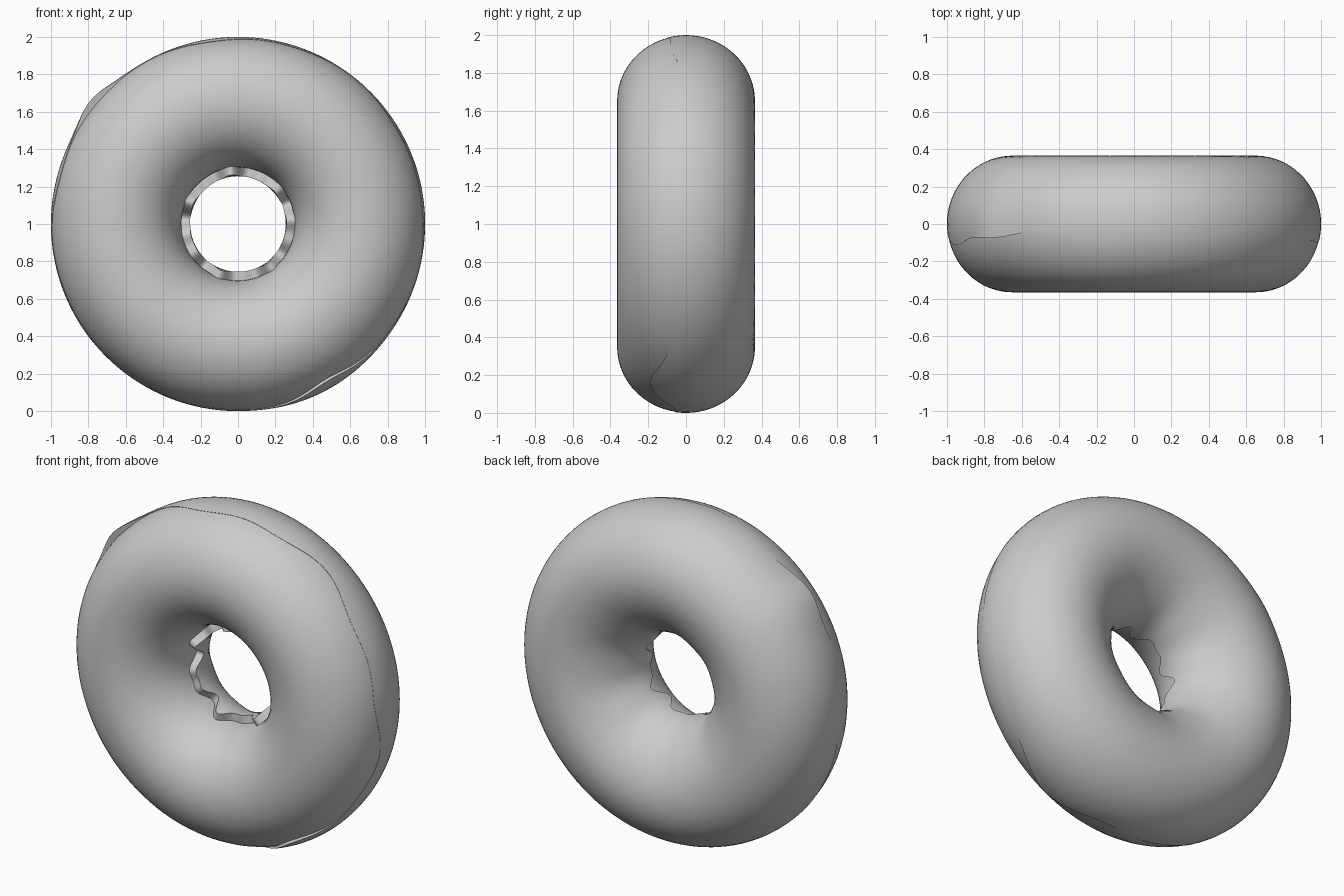
import bpy, bmesh
from math import sin, cos, pi, tau, exp, radians

cube = bpy.data.objects.get("Cube")
if cube:
    bpy.data.objects.remove(cube, do_unlink=True)

STEPS = 160        # divisions around the ring
CENTRE = 0.65      # radius of the ring's core line

grey = bpy.data.materials.new("plain grey")
grey.use_nodes = True
grey.diffuse_color = (0.6, 0.6, 0.6, 1)
grey.node_tree.nodes["Principled BSDF"].inputs["Base Color"].default_value = (0.6, 0.6, 0.6, 1)


def build_ring(name, section):
    """Sweep a closed (radius, y) section, which may vary with angle, round the hole."""
    bm = bmesh.new()
    loops = []
    for i in range(STEPS):
        a = tau * i / STEPS
        loops.append([bm.verts.new((r * cos(a), y, 1 + r * sin(a))) for r, y in section(a)])
    n = len(loops[0])
    for i in range(STEPS):
        here, there = loops[i], loops[(i + 1) % STEPS]
        for j in range(n):
            k = (j + 1) % n
            bm.faces.new((here[j], here[k], there[k], there[j]))
    bmesh.ops.recalc_face_normals(bm, faces=bm.faces)
    mesh = bpy.data.meshes.new(name)
    bm.to_mesh(mesh)
    bm.free()
    mesh.materials.append(grey)
    obj = bpy.data.objects.new(name, mesh)
    bpy.context.collection.objects.link(obj)
    bpy.ops.object.select_all(action='DESELECT')
    obj.select_set(True)
    bpy.context.view_layer.objects.active = obj
    bpy.ops.object.shade_smooth_by_angle(angle=radians(40))


def hump(a, at, width):
    d = (a - radians(at) + pi) % tau - pi
    return exp(-(d / width) ** 2)


# Dough: slightly thinner at the back, where the icing covers it
def dough_section(a):
    pts = []
    for j in range(56):
        p = tau * j / 56
        pts.append((CENTRE + 0.348 * cos(p), sin(p) * (0.345 if sin(p) > 0 else 0.365)))
    return pts


# Icing: thin shell over the back half, with wavy edges outside and in the hole
def icing_section(a):
    lift = 0.035 * hump(a, 140, 0.15) + 0.015 * hump(a, -62, 0.25)
    start = -0.2 - 0.08 * sin(5 * a) - 0.04 * sin(11 * a + 1) - 0.22 * hump(a, -60, 0.25)
    end = pi + 0.05 + 0.1 * sin(7 * a + 2) + 0.06 * sin(12 * a)
    steps = 40
    outer, under = [], []
    for j in range(steps + 1):
        t = j / steps
        p = start + (end - start) * t
        c, s = cos(p), sin(p)
        reach = 0.35 if c > 0 else 0.35 + 0.045 * c * c
        bulge = lift * (1 - t) ** 6
        ripple = 0.006 * sin(9 * a + 1) * max(0, -c) ** 3 * max(0, s)
        outer.append((CENTRE + (reach + bulge + ripple) * c, (0.365 + bulge + ripple) * s))
        under.append((CENTRE + 0.335 * c, 0.335 * s))
    return outer + under[::-1]


build_ring("dough", dough_section)
build_ring("icing", icing_section)
